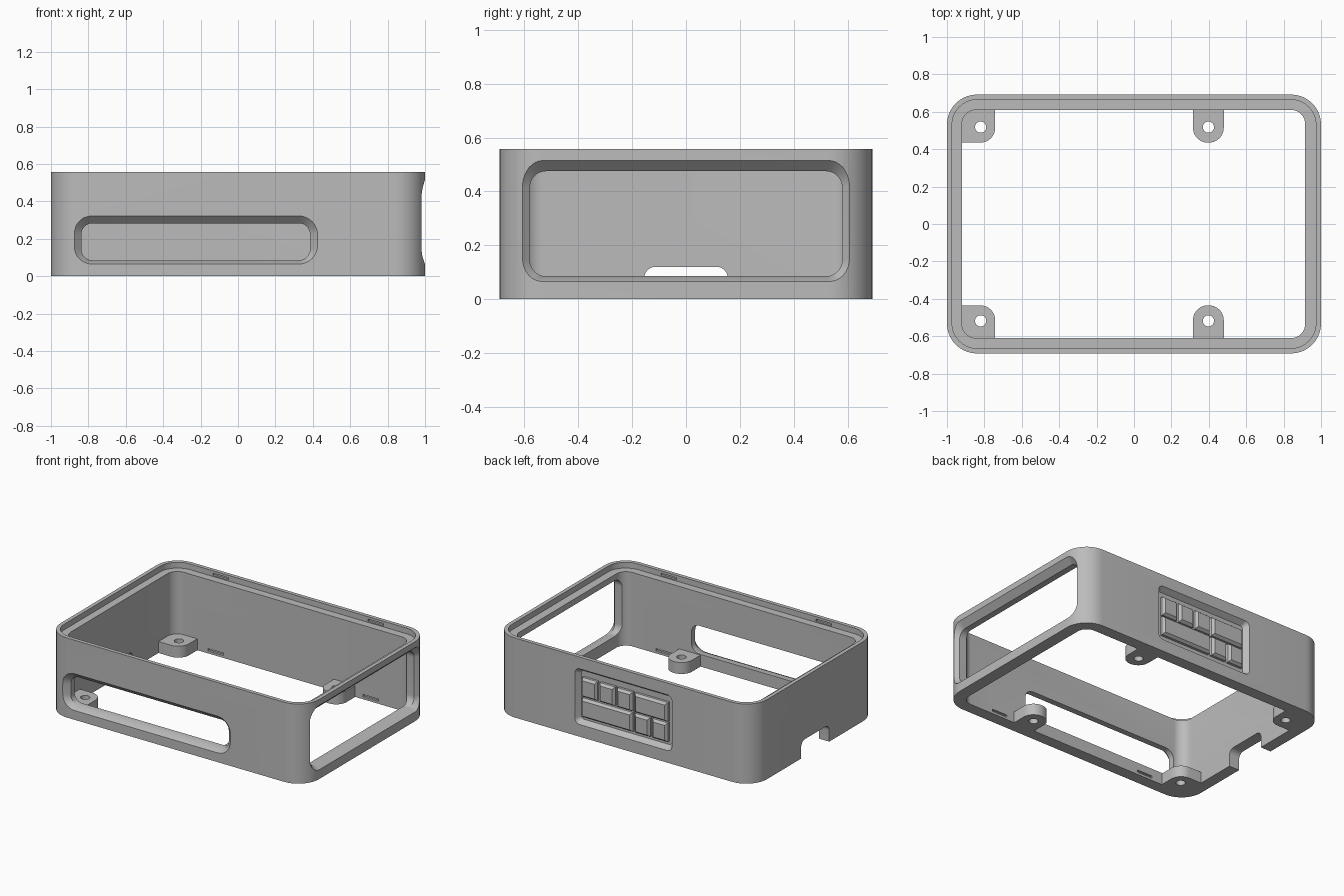
import bpy, bmesh, math

cube = bpy.data.objects.get("Cube")
if cube:
    bpy.data.objects.remove(cube, do_unlink=True)

grey = bpy.data.materials.new("plain grey")
grey.use_nodes = True
COLOUR = (0.5, 0.5, 0.5, 1)
grey.diffuse_color = COLOUR
grey.node_tree.nodes["Principled BSDF"].inputs["Base Color"].default_value = COLOUR

AXES = {"x": lambda u, v, d: (d, u, v),
        "y": lambda u, v, d: (u, d, v),
        "z": lambda u, v, d: (u, v, d)}


def rounded(u0, u1, v0, v1, radii, steps=10):
    """Rectangle outline with one radius per corner, counter-clockwise from u1, v1."""
    if not isinstance(radii, tuple):
        radii = (radii,) * 4
    corners = ((u1, v1, -1, -1), (u0, v1, 1, -1), (u0, v0, 1, 1), (u1, v0, -1, 1))
    points = []
    for k, ((u, v, su, sv), r) in enumerate(zip(corners, radii)):
        for i in range(steps + 1):
            a = math.pi / 2 * (k + i / steps)
            points.append((u + r * (su + math.cos(a)), v + r * (sv + math.sin(a))))
    return points


def loft(name, axis, *sections):
    """Solid through rounded sections, each (depth, u0, u1, v0, v1, radii)."""
    bm = bmesh.new()
    rings = [[bm.verts.new(AXES[axis](u, v, d)) for u, v in rounded(*rect)]
             for d, *rect in sections]
    for a, b in zip(rings, rings[1:]):
        for i in range(len(a)):
            j = (i + 1) % len(a)
            bm.faces.new((a[i], a[j], b[j], b[i]))
    bm.faces.new(rings[0])
    bm.faces.new(rings[-1])
    bmesh.ops.remove_doubles(bm, verts=bm.verts, dist=1e-5)
    bmesh.ops.recalc_face_normals(bm, faces=bm.faces)
    mesh = bpy.data.meshes.new(name)
    bm.to_mesh(mesh)
    bm.free()
    mesh.materials.append(grey)
    obj = bpy.data.objects.new(name, mesh)
    bpy.context.collection.objects.link(obj)
    return obj


def prism(name, axis, d0, d1, *rect):
    return loft(name, axis, (d0, *rect), (d1, *rect))


def combine(target, tool, operation="DIFFERENCE"):
    mod = target.modifiers.new("combine", "BOOLEAN")
    mod.operation, mod.solver, mod.object = operation, "EXACT", tool
    bpy.context.view_layer.objects.active = target
    bpy.ops.object.modifier_apply(modifier=mod.name)
    bpy.data.objects.remove(tool, do_unlink=True)


W, D, H = 1.0, 0.692, 0.557

# Open case body with a stepped rim for a lid
case = prism("case", "z", 0, H, -W, W, -D, D, 0.16)
combine(case, prism("cavity", "z", -0.1, H + 0.1, -0.92, 0.915, -0.61, 0.61, 0.075))
combine(case, prism("lid_step", "z", 0.517, H + 0.1, -0.973, 0.973, -0.665, 0.665, 0.135))

# Chamfered side and front openings
outer = (-0.63, 0.63, 0.065, 0.515, 0.1)
inner = (-0.58, 0.58, 0.085, 0.475, 0.06)
combine(case, loft("side_window", "x", (1.1, *outer), (W, *outer),
                   (0.958, *inner), (0.8, *inner)))
outer = (-0.88, 0.425, 0.065, 0.322, 0.1)
inner = (-0.838, 0.385, 0.085, 0.283, 0.06)
combine(case, loft("front_window", "y", (-0.8, *outer), (-D, *outer),
                   (-0.652, *inner), (-0.5, *inner)))

# Cable notch in the end wall
combine(case, prism("cable_notch", "x", -1.1, -0.8, -0.155, 0.155, -0.1, 0.12, 0.042))

# Recessed key panel on the back
outer = (-0.375, 0.375, 0.085, 0.475, 0.035)
inner = (-0.35, 0.35, 0.11, 0.45, 0.02)
combine(case, loft("key_recess", "y", (0.8, *outer), (D, *outer), (0.655, *inner)))

# Screw tabs: two in the corners, two along the walls
for side in (-1, 1):
    for name, x0, x1, hole, r in (("corner", -0.94, -0.742, -0.82, 0),
                                  ("wall", 0.315, 0.48, 0.398, 0.08)):
        v0, v1 = sorted((side * 0.435, side * 0.64))
        radii = (0, 0, r, 0.08) if side > 0 else (0.08, r, 0, 0)
        combine(case, prism(name + "_tab", "z", 0, 0.08, x0, x1, v0, v1, radii), "UNION")
        y = side * 0.518
        combine(case, prism("screw_hole", "z", -0.1, 0.2, hole - 0.03, hole + 0.03,
                            y - 0.03, y + 0.03, 0.03))

# Small snap slots inside the long walls, near the base and in the rim
for side in (-1, 1):
    for x in (-0.6, 0.6):
        for wall, z in ((0.61, 0.025), (0.665, 0.532)):
            combine(case, prism("snap_slot", "y", side * (wall - 0.02), side * (wall + 0.015),
                                x - 0.06, x + 0.06, z - 0.008, z + 0.008, 0))

# Tapered keys, laid out in two rows by width in units
UNIT, GAP = 0.136, 0.009
for row, (z0, z1, widths) in enumerate(((0.277, 0.41, (1, 1, 1, 2)),
                                        (0.135, 0.268, (3, 1, 1)))):
    x = 2.5 * UNIT
    for n, width in enumerate(widths):
        left, right = x - width * UNIT + GAP, x - GAP
        key = loft(f"key_{row + 1}_{n + 1}", "y",
                   (0.65, left, right, z0, z1, 0),
                   (0.672, left, right, z0, z1, 0),
                   (0.69, left + 0.014, right - 0.014, z0 + 0.014, z1 - 0.014, 0))
        x -= width * UNIT

# Smooth rounded corners, keep hard edges
bpy.ops.object.select_all(action="DESELECT")
case.select_set(True)
bpy.context.view_layer.objects.active = case
bpy.ops.object.shade_smooth_by_angle(angle=math.radians(30))
